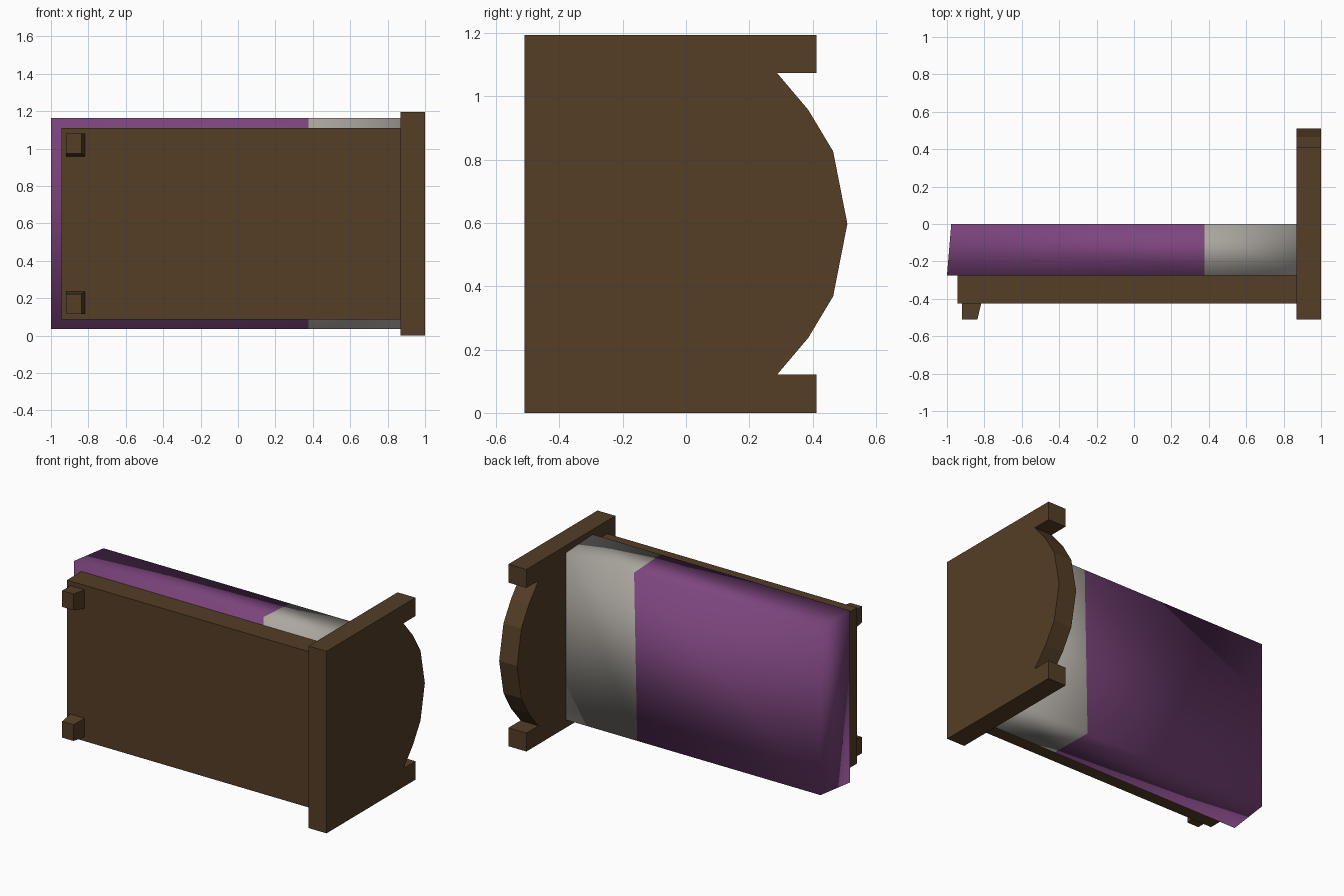
import bpy, bmesh

if "Cube" in bpy.data.objects:
    bpy.data.objects.remove(bpy.data.objects["Cube"])


def material(name, rgb):
    m = bpy.data.materials.new(name)
    m.diffuse_color = (*rgb, 1.0)
    m.use_nodes = True
    m.node_tree.nodes["Principled BSDF"].inputs["Base Color"].default_value = m.diffuse_color
    return m


WOOD = material("dark_wood", (0.089, 0.047, 0.019))
PURPLE = material("purple_blanket", (0.205, 0.060, 0.210))
LINEN = material("grey_linen", (0.413, 0.386, 0.350))


def loft(name, rings, mats, smooth=False):
    """Join matching rings of points into a closed solid; band i uses material i."""
    bm = bmesh.new()
    loops = [[bm.verts.new(p) for p in ring] for ring in rings]
    n = len(rings[0])
    for k, (a, b) in enumerate(zip(loops, loops[1:])):
        for i in range(n):
            j = (i + 1) % n
            bm.faces.new((a[i], a[j], b[j], b[i])).material_index = k
    bm.faces.new(loops[0]).material_index = 0
    bm.faces.new(loops[-1]).material_index = len(mats) - 1
    bmesh.ops.recalc_face_normals(bm, faces=bm.faces)
    for f in bm.faces:
        f.smooth = smooth
    mesh = bpy.data.meshes.new(name)
    bm.to_mesh(mesh)
    bm.free()
    for m in mats:
        mesh.materials.append(m)
    obj = bpy.data.objects.new(name, mesh)
    bpy.context.collection.objects.link(obj)
    return obj


def rect(y, x0, x1, z0, z1):
    return [(x0, y, z0), (x1, y, z0), (x1, y, z1), (x0, y, z1)]


MID = 0.5975  # middle of the bed's width, which runs along z

# Headboard: half profile (y, z) with post and arch, mirrored across the width
half = [(-0.51, 0), (0.413, 0), (0.413, 0.121), (0.288, 0.121),
        (0.387, 0.238), (0.465, 0.368)]
profile = half + [(0.51, MID)] + [(y, 2 * MID - z) for y, z in reversed(half)]
loft("headboard", [[(x, y, z) for y, z in profile] for x in (0.87, 1.0)], [WOOD])

# Bed base
loft("bed_base", [rect(-0.425, -0.945, 0.87, 0.087, 1.11),
                  rect(-0.275, -0.945, 0.87, 0.087, 1.11)], [WOOD])

# Tapered foot legs, mirrored across the width
for name, flip in (("lower_foot_leg", False), ("upper_foot_leg", True)):
    rings = [rect(-0.51, -0.92, -0.837, 0.115, 0.222),
             rect(-0.425, -0.92, -0.817, 0.115, 0.237)]
    if flip:
        rings = [[(x, y, 2 * MID - z) for x, y, z in r] for r in rings]
    loft(name, rings, [WOOD])


# Mattress: tapered sections from foot to head, blanket then bare sheet
def section(x_base, x_low, x_high):
    return [(x_base, -0.275, 0.035), (x_low, 0, 0.05),
            (x_high, 0, 1.148), (x_base, -0.275, 1.163)]


loft("mattress", [section(-1.0, -0.977, -0.977), section(0.377, 0.355, 0.377),
                  section(0.87, 0.87, 0.87)], [PURPLE, LINEN], smooth=True)
